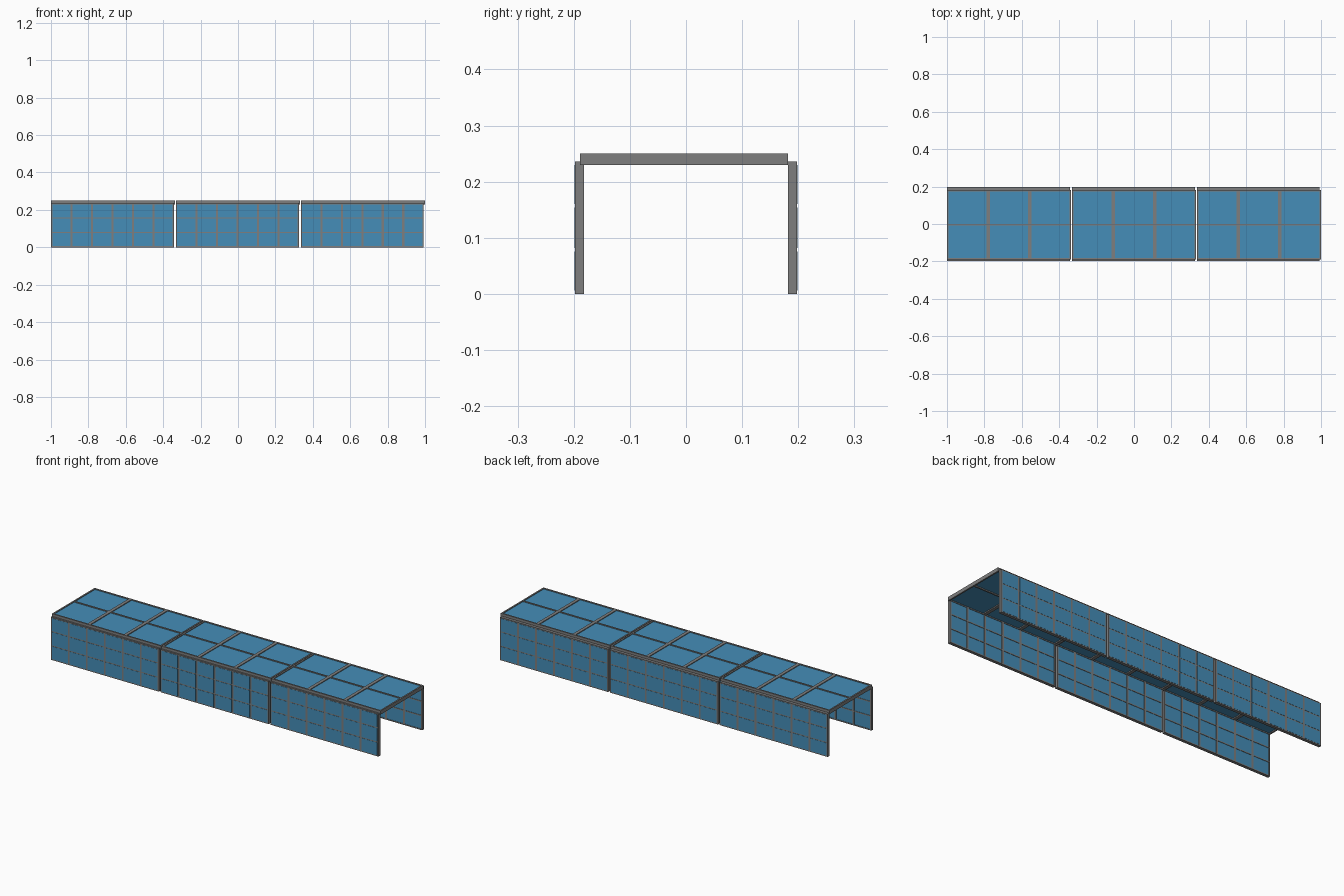
import bpy
import bmesh
from mathutils import Vector

if "Cube" in bpy.data.objects:
    bpy.data.objects.remove(bpy.data.objects["Cube"])


def material(name, rgb):
    m = bpy.data.materials.new(name)
    m.diffuse_color = (*rgb, 1.0)
    m.use_nodes = True
    m.node_tree.nodes["Principled BSDF"].inputs["Base Color"].default_value = m.diffuse_color
    return m


GREY = material("frame grey", (0.21, 0.21, 0.21))
BLUE = material("glass blue", (0.06, 0.27, 0.48))


def boxes(name, spans, mat):
    """One object made of boxes, each given as (x0, x1, y0, y1, z0, z1)."""
    bm = bmesh.new()
    for x0, x1, y0, y1, z0, z1 in spans:
        verts = bmesh.ops.create_cube(bm, size=1.0)["verts"]
        size = Vector((x1 - x0, y1 - y0, z1 - z0))
        mid = Vector((x0 + x1, y0 + y1, z0 + z1)) / 2
        for v in verts:
            v.co = v.co * size + mid
    mesh = bpy.data.meshes.new(name)
    bm.to_mesh(mesh)
    bm.free()
    mesh.materials.append(mat)
    obj = bpy.data.objects.new(name, mesh)
    bpy.context.collection.objects.link(obj)


def bars(lo, hi, count, edge, inner):
    """Spans of count + 1 bars dividing lo..hi into equal bays."""
    out = [(lo, lo + edge)]
    for i in range(1, count):
        c = lo + (hi - lo) * i / count
        out.append((c - inner / 2, c + inner / 2))
    return out + [(hi - edge, hi)]


def gaps(spans):
    """Openings left between neighbouring bars."""
    return [(a[1], b[0]) for a, b in zip(spans, spans[1:])]


# Side walls: three framed sections each, 6 x 3 panes per section
WALL_TOP, OUTER, INNER = 0.236, 0.1975, 0.1815
for side, sign in (("front", -1), ("back", 1)):
    y0, y1 = sorted((sign * OUTER, sign * INNER))
    g0, g1 = sorted((sign * (OUTER + 0.001), sign * (INNER + 0.002)))
    for k in range(3):
        x0 = -1.0 + k * 0.668
        x1 = x0 + 0.657
        cols = bars(x0, x1, 6, 0.007, 0.011)
        rows = bars(0.0, WALL_TOP, 3, 0.006, 0.006)
        frame = [(a, b, y0, y1, 0.0, WALL_TOP) for a, b in cols]
        frame += [(a, b, y0, y1, c, d) for a, b in gaps(cols) for c, d in rows]
        panes = [(a, b, g0, g1, c, d) for a, b in gaps(cols) for c, d in gaps(rows)]
        boxes(f"{side}_wall_frame_{k + 1}", frame, GREY)
        boxes(f"{side}_wall_glass_{k + 1}", panes, BLUE)

# Roof: three framed sections, 3 x 2 panes per section
ROOF_Y0, ROOF_Y1, ROOF_Z0, ROOF_Z1 = -0.189, 0.182, 0.23, 0.25
for k in range(3):
    x0 = -1.0 + k * 0.668
    x1 = x0 + 0.664
    cols = bars(x0, x1, 3, 0.008, 0.018)
    rows = bars(ROOF_Y0, ROOF_Y1, 2, 0.008, 0.008)
    frame = [(a, b, ROOF_Y0, ROOF_Y1, ROOF_Z0, ROOF_Z1) for a, b in cols]
    frame += [(a, b, c, d, ROOF_Z0, ROOF_Z1) for a, b in gaps(cols) for c, d in rows]
    panes = [(a, b, c, d, ROOF_Z0 + 0.006, ROOF_Z1 - 0.004)
             for a, b in gaps(cols) for c, d in gaps(rows)]
    boxes(f"roof_frame_{k + 1}", frame, GREY)
    boxes(f"roof_glass_{k + 1}", panes, BLUE)
